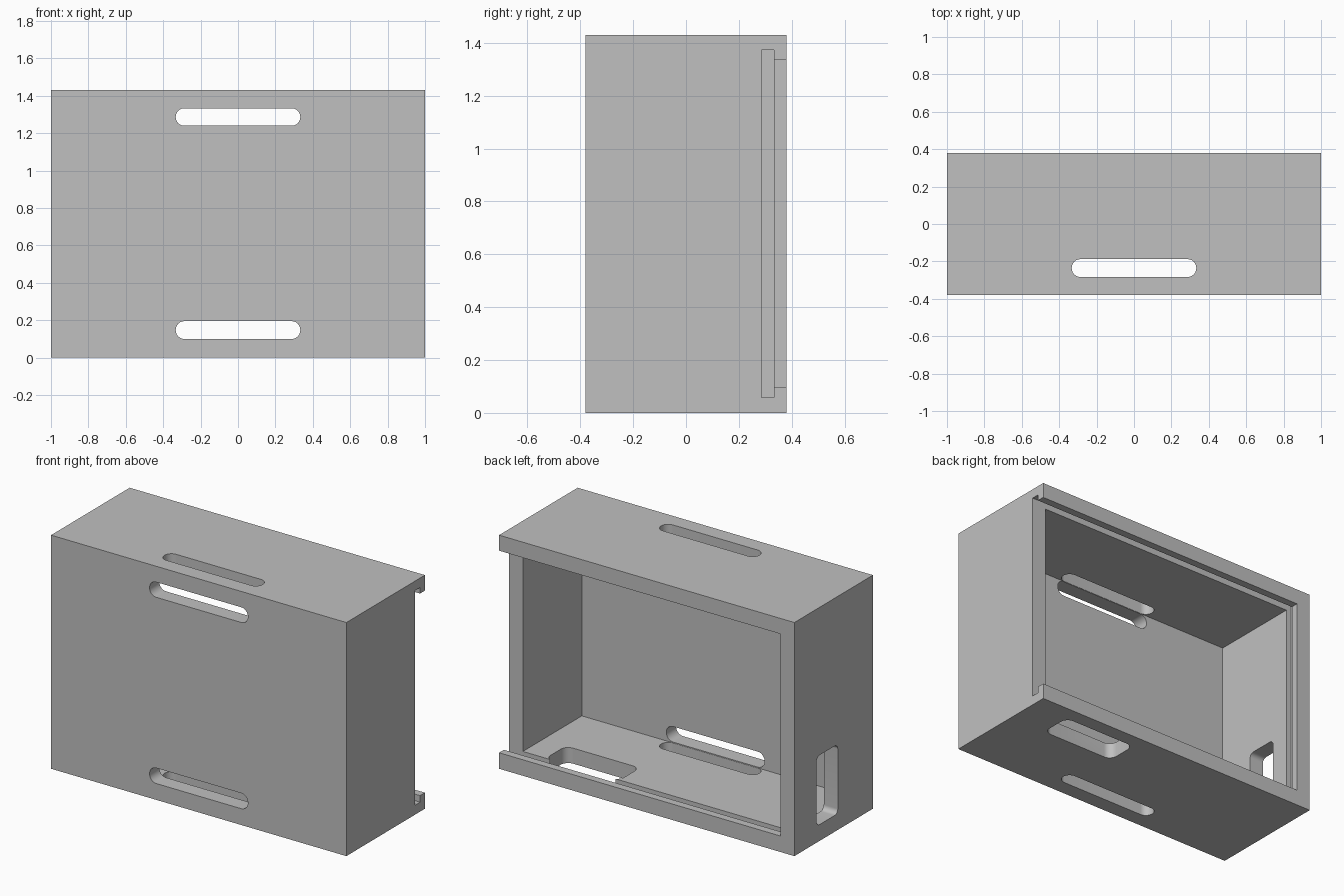
import bpy, math
from math import cos, sin, pi
from mathutils import Vector

if "Cube" in bpy.data.objects:
    bpy.data.objects.remove(bpy.data.objects["Cube"], do_unlink=True)

W, D, H = 2.0, 0.76, 1.43     # outer size
T = 0.095                     # wall thickness


def make_material(name, rgb):
    mat = bpy.data.materials.new(name)
    mat.use_nodes = True
    mat.diffuse_color = (*rgb, 1)
    mat.node_tree.nodes["Principled BSDF"].inputs["Base Color"].default_value = (*rgb, 1)
    return mat


def add_mesh(name, verts, faces):
    mesh = bpy.data.meshes.new(name)
    mesh.from_pydata(verts, [], faces)
    obj = bpy.data.objects.new(name, mesh)
    bpy.context.collection.objects.link(obj)
    return obj


def prism(name, axis, span, u, v, radius=0, steps=10):
    """Rectangle u by v with rounded corners, extruded along an axis."""
    corners = [(u[1], v[1]), (u[0], v[1]), (u[0], v[0]), (u[1], v[0])]
    inward = [(-1, -1), (1, -1), (1, 1), (-1, 1)]
    outline = []
    for i, (c, s) in enumerate(zip(corners, inward)):
        if radius == 0:
            outline.append(c)
            continue
        for k in range(steps + 1):
            a = (i + k / steps) * pi / 2
            outline.append((c[0] + radius * (s[0] + cos(a)),
                            c[1] + radius * (s[1] + sin(a))))
    place = {"x": lambda p, w: Vector((w, p[0], p[1])),
             "y": lambda p, w: Vector((p[0], w, p[1])),
             "z": lambda p, w: Vector((p[0], p[1], w))}[axis]
    n = len(outline)
    verts = [place(p, w) for w in span for p in outline]
    faces = [tuple(reversed(range(n))), tuple(range(n, 2 * n))]
    faces += [(i, (i + 1) % n, n + (i + 1) % n, n + i) for i in range(n)]
    if axis == "y":
        faces = [tuple(reversed(f)) for f in faces]
    return add_mesh(name, verts, faces)


# Solid body
case = prism("case_body", "z", (0, H), (-W / 2, W / 2), (-D / 2, D / 2))
case.data.materials.append(make_material("light grey", (0.53, 0.53, 0.53)))

inner_x = W / 2 - T
slot_x = (-0.333, 0.333)
slot_r = 0.0465
cutters = [
    # Main cavity
    prism("cavity", "z", (T, H - T), (-inner_x, inner_x), (T - D / 2, 0.3)),
    # Lid groove and back opening, both running out at the left end
    prism("lid_groove", "x", (-0.94, 1.2), (0.285, 0.333), (0.058, H - 0.058)),
    prism("lid_opening", "x", (-inner_x, 1.2), (0.31, 0.6), (0.098, H - 0.095)),
    # Rounded vents: two in the front, one through top and floor
    prism("lower_vent", "y", (-0.6, -0.2), slot_x, (0.1, 0.195), slot_r),
    prism("upper_vent", "y", (-0.6, -0.2), slot_x, (1.24, 1.333), slot_r - 0.001),
    prism("top_vent", "z", (-0.2, H + 0.2), slot_x, (-0.283, -0.188), slot_r),
    # Cable port in the floor and socket port in the right wall
    prism("floor_port", "z", (-0.2, 0.2), (0.25, 0.75), (0.09, 0.29), 0.05),
    prism("side_port", "x", (-1.2, -0.8), (-0.04, 0.165), (0.1, 0.525), 0.03),
]

bpy.context.view_layer.objects.active = case
for cutter in cutters:
    cutter.hide_render = True
    mod = case.modifiers.new(cutter.name, "BOOLEAN")
    mod.operation = "DIFFERENCE"
    mod.solver = "EXACT"
    mod.object = cutter
    bpy.ops.object.modifier_apply(modifier=mod.name)
    bpy.data.objects.remove(cutter, do_unlink=True)

# Smooth only the rounded ends
bpy.ops.object.select_all(action="DESELECT")
case.select_set(True)
bpy.ops.object.shade_smooth_by_angle(angle=math.radians(30))
